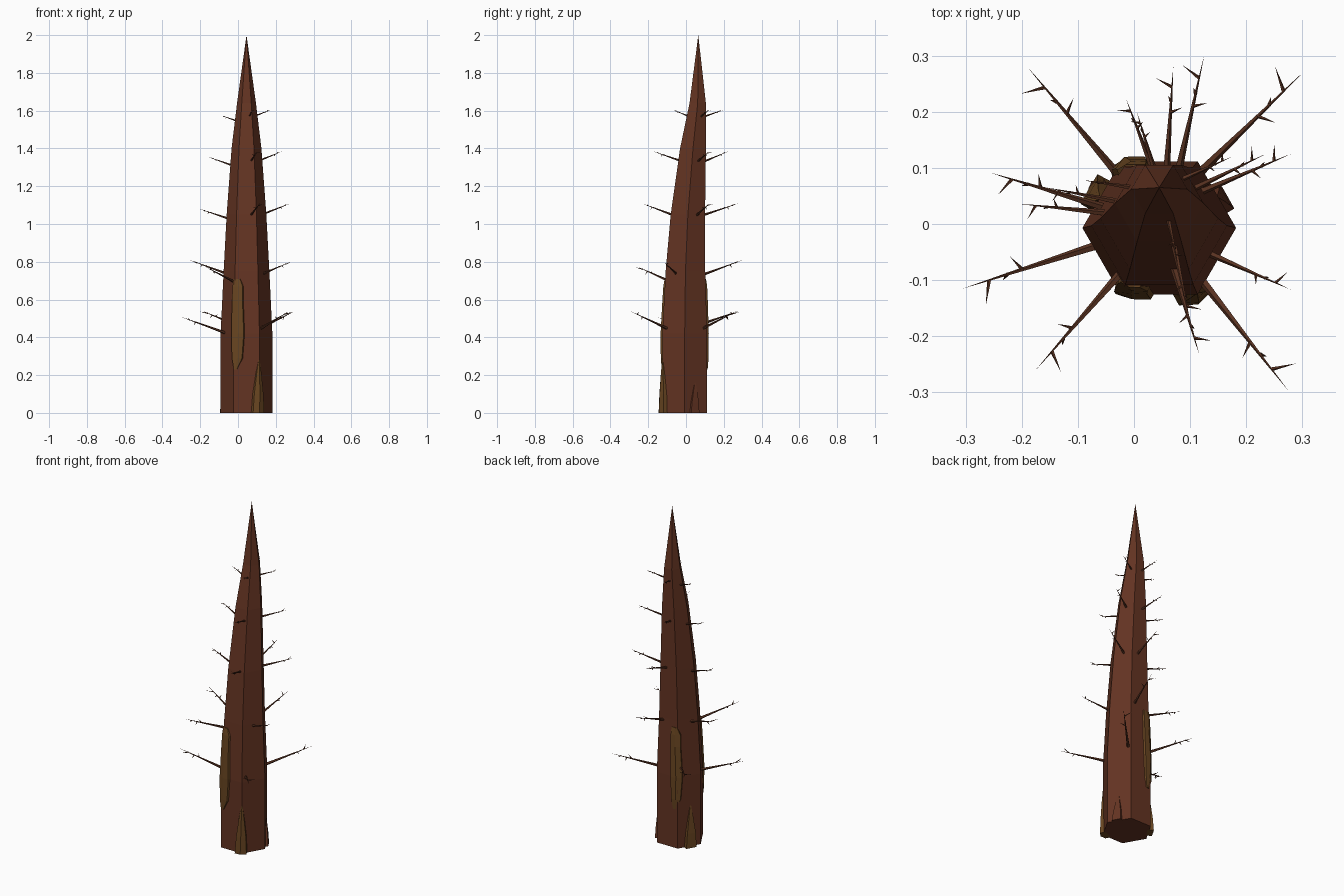
import bpy, bmesh, math
from mathutils import Vector

if "Cube" in bpy.data.objects:
    bpy.data.objects.remove(bpy.data.objects["Cube"])


def material(name, col):
    m = bpy.data.materials.new(name)
    m.diffuse_color = (*col, 1)
    m.use_nodes = True
    m.node_tree.nodes["Principled BSDF"].inputs["Base Color"].default_value = m.diffuse_color
    return m


BARK = material("bark", (0.127, 0.034, 0.016))
MOSS = material("moss", (0.14, 0.06, 0.015))
TWIG = material("twig", (0.10, 0.032, 0.015))


def finish(bm, name, mat):
    bmesh.ops.recalc_face_normals(bm, faces=bm.faces)
    me = bpy.data.meshes.new(name)
    bm.to_mesh(me)
    bm.free()
    me.materials.append(mat)
    ob = bpy.data.objects.new(name, me)
    bpy.context.collection.objects.link(ob)
    return ob


# trunk stations: z, centre y, radius (centre x is constant)
CX = 0.045
TRUNK = [(0, -0.007, 0.137), (0.42, -0.007, 0.137), (0.75, -0.003, 0.121),
         (1.05, 0.01, 0.105), (1.4, 0.037, 0.079), (1.64, 0.062, 0.05), (2.0, 0.065, 0)]


def surface(az, z, out=0.0):
    """Point on the six-sided trunk at an azimuth (degrees) and height."""
    for (z0, y0, r0), (z1, y1, r1) in zip(TRUNK, TRUNK[1:]):
        if z <= z1:
            f = (z - z0) / (z1 - z0)
            cy, r = y0 + f * (y1 - y0), r0 + f * (r1 - r0)
            break
    a = math.radians(az)
    local = math.radians(az % 60 - 30)
    d = r * math.cos(math.pi / 6) / math.cos(local) + out
    return Vector((CX + d * math.cos(a), cy + d * math.sin(a), z))


# trunk
bm = bmesh.new()
rings = [[bm.verts.new(surface(60 * i, z)) for i in range(6)] for z, _, _ in TRUNK[:-1]]
tip = bm.verts.new((CX, 0.065, 2.0))
bm.faces.new(rings[0])
for i in range(6):
    j = (i + 1) % 6
    for lo, hi in zip(rings, rings[1:]):
        bm.faces.new((lo[i], lo[j], hi[j], hi[i]))
    bm.faces.new((rings[-1][i], rings[-1][j], tip))
finish(bm, "trunk", BARK)


# raised patches that hug the trunk; rows are (z, half width in degrees, thickness, shift)
def patch(name, az, rows, mat):
    bm = bmesh.new()
    grid = []
    for z, w, t, shift in rows:
        c = az + shift
        cols = [(-1, -0.01), (-0.75, t), (0, t), (0.75, t), (1, -0.01)]
        grid.append([bm.verts.new(surface(c + k * w, z, o)) for k, o in cols])
    for lo, hi in zip(grid, grid[1:]):
        for i in range(5):
            j = (i + 1) % 5
            bm.faces.new((lo[i], lo[j], hi[j], hi[i]))
    bm.faces.new(grid[0])
    bm.faces.new(grid[-1])
    finish(bm, name, mat)


SLAB = [(0.23, 4, 0.003, -2), (0.29, 15, 0.008, 2), (0.42, 19, 0.009, 3),
        (0.6, 17, 0.009, 1), (0.67, 17, 0.008, 1), (0.71, 11, 0.003, -2)]
patch("moss_front", 246, SLAB, MOSS)
patch("moss_back", 113, SLAB, MOSS)


def root(name, az, h, w, t, mat):
    patch(name, az, [(0, w, t, 0), (h * 0.35, w * 0.85, t * 0.8, 1),
                     (h * 0.75, w * 0.45, t * 0.4, 2), (h, w * 0.12, 0, 3)], mat)


root("root_front", 297, 0.28, 17, 0.02, MOSS)
root("root_left", 151, 0.24, 16, 0.025, MOSS)
root("root_right", 25, 0.16, 14, 0.015, BARK)


# thorny branches
def spike(bm, a, b, r):
    d = (b - a).normalized()
    u = d.cross(Vector((0, 0, 1))).normalized()
    v = d.cross(u)
    ring = [bm.verts.new(a + r * (u * math.cos(t) + v * math.sin(t)))
            for t in (k * math.tau / 5 for k in range(5))]
    end = bm.verts.new(b)
    bm.faces.new(ring)
    for i in range(5):
        bm.faces.new((ring[i], ring[(i + 1) % 5], end))


def branch(name, x0, y0, z0, x1, y1, z1):
    a, b = Vector((x0, y0, z0)), Vector((x1, y1, z1))
    d = b - a
    n = d.normalized()
    side = Vector((-n.y, n.x, 0)).normalized()
    size = d.length
    bm = bmesh.new()
    spike(bm, a - n * 0.02, b, 0.004 + 0.018 * size)
    # outer twig on the left, inner twig on the right, a small one below
    for f, s, lift, ln in ((0.8, 1, 0.1, 0.18), (0.55, -1, 0.25, 0.13), (0.66, 0.3, -0.9, 0.09)):
        p = a + d * f
        q = (n * 0.5 + side * s + Vector((0, 0, lift))).normalized()
        spike(bm, p, p + q * size * ln, 0.002 + 0.007 * size)
    finish(bm, name, TWIG)


# base and tip of every branch, lowest tier first
BRANCHES = [
    (-0.07, -0.04, 0.425, -0.305, -0.115, 0.51),
    (0.125, -0.105, 0.45, 0.275, -0.297, 0.54),
    (0.12, 0.095, 0.45, 0.303, 0.272, 0.54),
    (-0.035, 0.095, 0.475, -0.19, 0.28, 0.54),
    (-0.03, -0.095, 0.7, -0.175, -0.26, 0.775),
    (-0.055, 0.03, 0.735, -0.258, 0.092, 0.81),
    (0.14, -0.055, 0.74, 0.28, -0.117, 0.80),
    (0.08, 0.1, 0.735, 0.125, 0.30, 0.81),
    (-0.055, 0.02, 1.03, -0.205, 0.036, 1.08),
    (0.125, 0.06, 1.05, 0.28, 0.125, 1.11),
    (0.07, -0.075, 1.05, 0.117, -0.235, 1.11),
    (0.058, 0.1, 1.05, 0.07, 0.28, 1.11),
    (-0.03, 0.04, 1.31, -0.157, 0.065, 1.355),
    (0.11, 0.065, 1.335, 0.235, 0.125, 1.385),
    (0.07, -0.03, 1.335, 0.1, -0.175, 1.385),
    (0.03, 0.105, 1.335, -0.015, 0.225, 1.385),
    (-0.005, 0.065, 1.545, -0.09, 0.078, 1.575),
    (0.085, 0.08, 1.57, 0.175, 0.12, 1.605),
    (0.06, 0.015, 1.57, 0.078, -0.07, 1.605),
    (0.035, 0.1, 1.57, 0.005, 0.2, 1.605),
]
for i, spec in enumerate(BRANCHES):
    branch(f"branch_{i + 1}", *spec)
